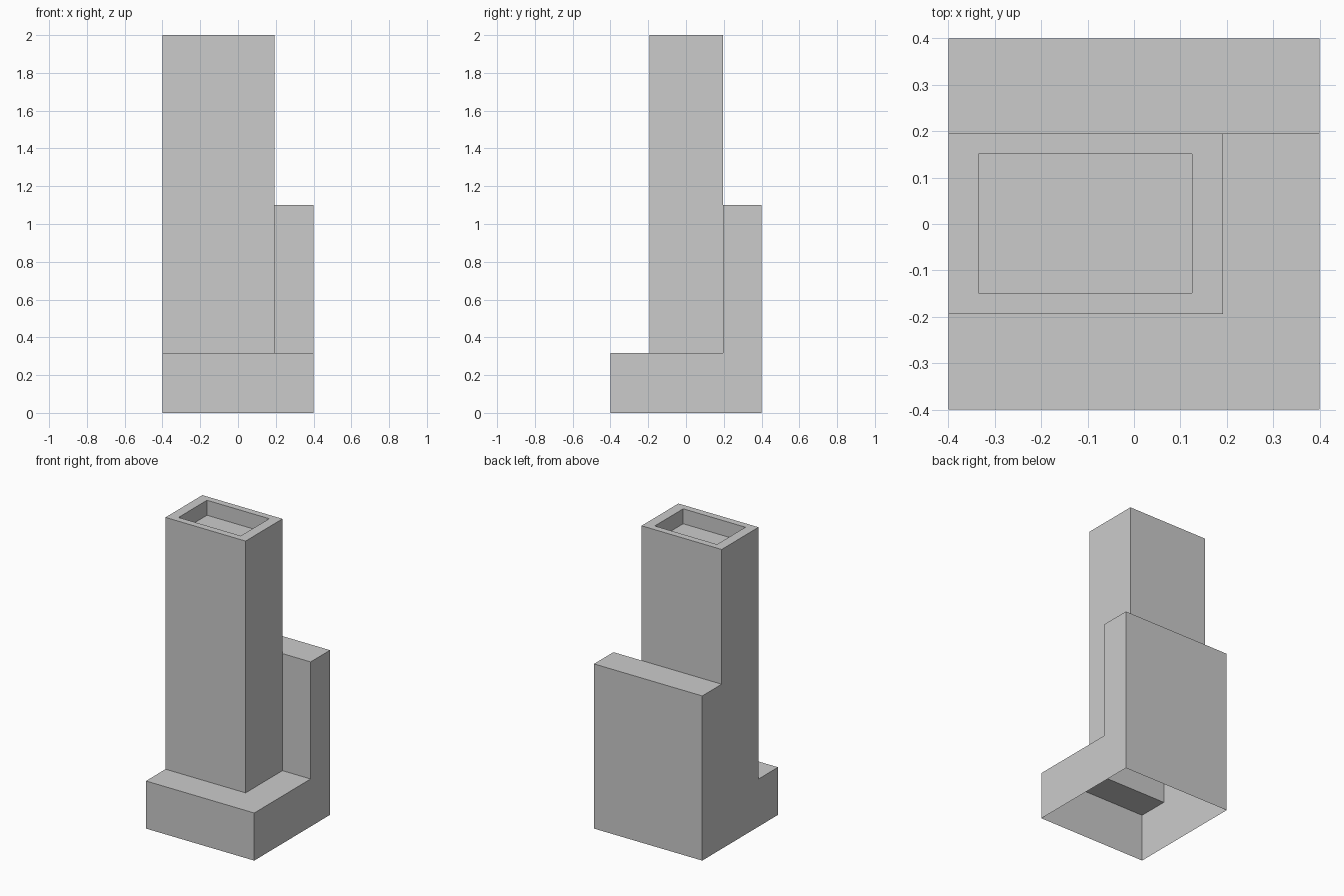
import bpy, bmesh

if "Cube" in bpy.data.objects:
    bpy.data.objects.remove(bpy.data.objects["Cube"])

# Plan of the building: grid lines and the levels of each tier
XS = [-0.40, -0.335, 0.125, 0.192, 0.40]
YS = [-0.40, -0.194, -0.149, 0.151, 0.195, 0.40]
BASE, BACK, FLOOR, TOP = 0.318, 1.10, 1.90, 2.0
LEVELS = [0, BASE, BACK, FLOOR, TOP]


def height(i, j):
    """Roof level of one plan cell (0 outside the building)."""
    if not (0 <= i < 4 and 0 <= j < 5):
        return 0
    if j == 4:
        return BACK            # rear block
    if j == 0 or i == 3:
        return BASE            # low L-shaped podium
    if i == 1 and j == 2:
        return FLOOR           # sunken roof
    return TOP                 # tower rim


bm = bmesh.new()


def wall(a, b, low, high):
    """Upright strip between plan points a and b, split at the tier levels."""
    steps = [z for z in LEVELS if low <= z <= high]
    for z0, z1 in zip(steps, steps[1:]):
        bm.faces.new([bm.verts.new(p) for p in
                      ((*a, z0), (*b, z0), (*b, z1), (*a, z1))])


# Roofs, and walls wherever a cell stands above its neighbour (open underneath)
for i in range(4):
    for j in range(5):
        h = height(i, j)
        p = [(XS[i], YS[j]), (XS[i + 1], YS[j]),
             (XS[i + 1], YS[j + 1]), (XS[i], YS[j + 1])]
        bm.faces.new([bm.verts.new((*q, h)) for q in p])
        for k, (di, dj) in enumerate(((0, -1), (1, 0), (0, 1), (-1, 0))):
            wall(p[k], p[(k + 1) % 4], height(i + di, j + dj), h)

# Weld the shell and merge coplanar pieces into large flat faces
bmesh.ops.remove_doubles(bm, verts=bm.verts[:], dist=1e-5)
bmesh.ops.dissolve_limit(bm, angle_limit=0.01, verts=bm.verts[:], edges=bm.edges[:])

mesh = bpy.data.meshes.new("building_shell")
bm.to_mesh(mesh)
bm.free()
bpy.context.collection.objects.link(bpy.data.objects.new("building_shell", mesh))
